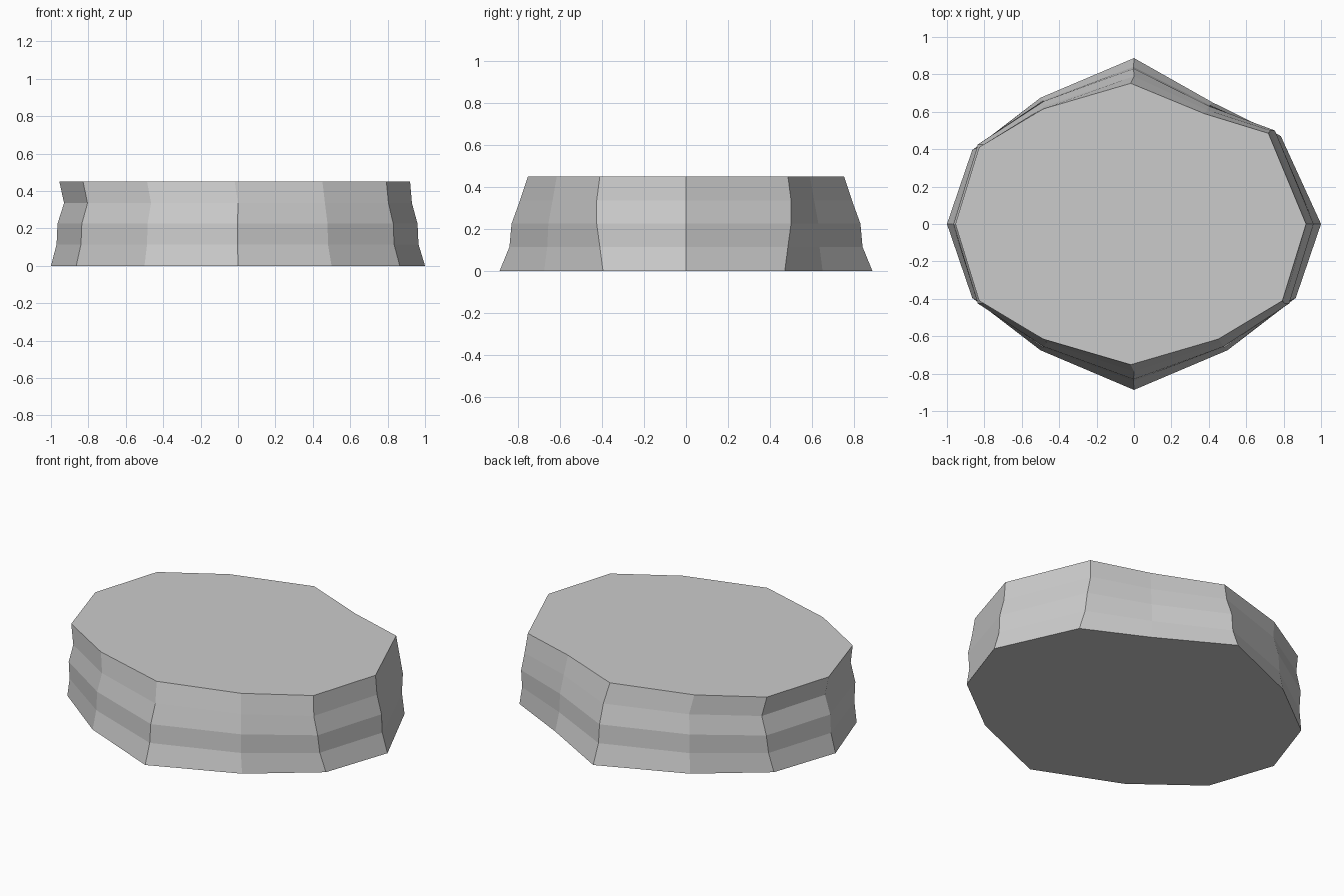
import bpy
import bmesh

if "Cube" in bpy.data.objects:
    bpy.data.objects.remove(bpy.data.objects["Cube"], do_unlink=True)

# Plain grey material
grey = bpy.data.materials.new("plain grey")
grey.use_nodes = True
colour = (0.6, 0.6, 0.6, 1.0)
grey.diffuse_color = colour
grey.node_tree.nodes["Principled BSDF"].inputs["Base Color"].default_value = colour

# Height, left x, right x, then y of tip, shoulder and corner for each layer
layers = [
    (0.0, -1.0, 1.0, 0.887, 0.675, 0.395),
    (0.115, -0.97, 0.965, 0.84, 0.66, 0.41),
    (0.225, -0.965, 0.96, 0.83, 0.655, 0.425),
    (0.335, -0.93, 0.93, 0.79, 0.635, 0.425),
    (0.45, -0.955, 0.92, 0.752, 0.615, 0.41),
]


def outline(left, right, tip, shoulder, corner):
    """Twelve-sided outline with a dented back left side."""
    mid, half = (left + right) / 2, (right - left) / 2
    sides = [
        (1, 0),
        (0.785, corner + 0.075),      # dented corner
        (0.42, shoulder - 0.025),     # dented shoulder
        (0, tip),
        (-0.5, shoulder),
        (-0.865, corner),
        (-1, 0),
        (-0.865, -corner),
        (-0.5, -shoulder),
        (0, -tip),
        (0.5, -shoulder),
        (0.865, -corner),
    ]
    return [(mid + half * x, y) for x, y in sides]


# Stack the outlines into a closed, flat-faced slab
bm = bmesh.new()
rings = [[bm.verts.new((x, y, z)) for x, y in outline(*spec)]
         for z, *spec in layers]
for low, high in zip(rings, rings[1:]):
    for i in range(len(low)):
        j = (i + 1) % len(low)
        bm.faces.new((low[i], low[j], high[j], high[i]))
bm.faces.new(rings[0][::-1])
bm.faces.new(rings[-1])
bmesh.ops.recalc_face_normals(bm, faces=bm.faces)

mesh = bpy.data.meshes.new("stone_slab")
bm.to_mesh(mesh)
bm.free()
mesh.materials.append(grey)
slab = bpy.data.objects.new("stone_slab", mesh)
bpy.context.collection.objects.link(slab)
